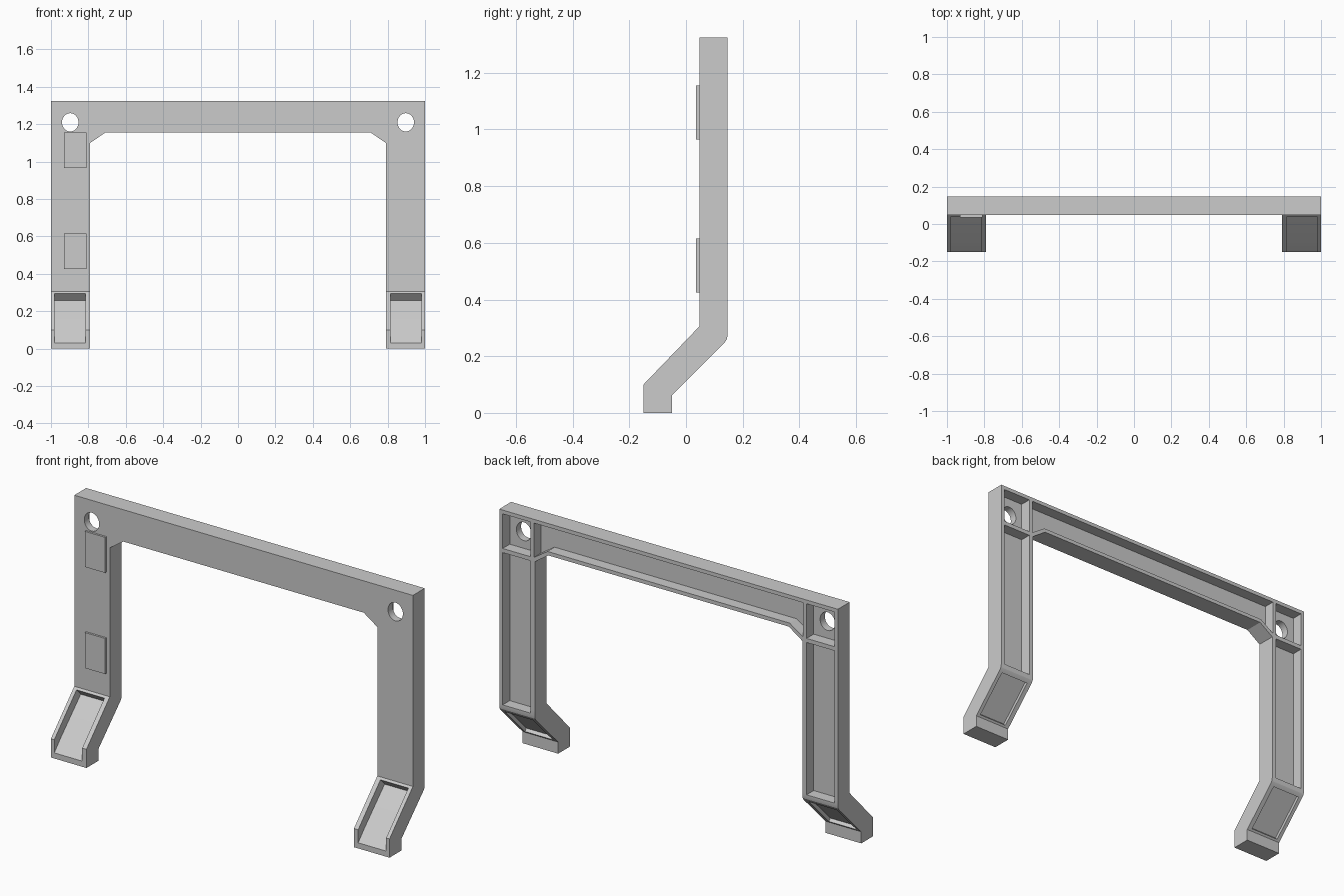
import bpy, bmesh, math
from mathutils import Vector

if "Cube" in bpy.data.objects:
    bpy.data.objects.remove(bpy.data.objects["Cube"])

FRONT, BACK = 0.047, 0.147      # plate faces in y
FLOOR = 0.087                   # depth of the rear pockets


def prism(name, pts, lo, hi, axis):
    """Extrude a profile: axis 'y' takes (x, z) points, axis 'x' takes (y, z) points."""
    def place(p, d):
        return (p[0], d, p[1]) if axis == 'y' else (d, p[0], p[1])
    bm = bmesh.new()
    a = [bm.verts.new(place(p, lo)) for p in pts]
    b = [bm.verts.new(place(p, hi)) for p in pts]
    n = len(pts)
    bm.faces.new(a)
    bm.faces.new(b[::-1])
    for i in range(n):
        bm.faces.new((a[i], b[i], b[(i + 1) % n], a[(i + 1) % n]))
    bmesh.ops.recalc_face_normals(bm, faces=bm.faces)
    me = bpy.data.meshes.new(name)
    bm.to_mesh(me)
    bm.free()
    ob = bpy.data.objects.new(name, me)
    bpy.context.collection.objects.link(ob)
    return ob


def rect(x0, x1, z0, z1):
    return [(x0, z0), (x1, z0), (x1, z1), (x0, z1)]


def combine(target, other, op):
    mod = target.modifiers.new(op, 'BOOLEAN')
    mod.operation, mod.solver, mod.object = op, 'EXACT', other
    bpy.context.view_layer.objects.active = target
    bpy.ops.object.modifier_apply(modifier=mod.name)
    bpy.data.objects.remove(other)


# Upper frame: beam, uprights and chamfered inner corners
half = [(0.71, 1.155), (0.79, 1.10), (0.79, 0.305), (1, 0.305), (1, 1.325)]
frame = prism("bracket_frame", half + [(-x, z) for x, z in half[::-1]], FRONT, BACK, 'y')

# Side profiles of the cranked foot and its front and rear recesses
foot = [(FRONT, 0.305), (-0.15, 0.10), (-0.15, 0), (-0.05, 0), (-0.05, 0.062),
        (0.137, 0.249), (0.144, 0.26), (BACK, 0.275), (BACK, 0.305)]
front_recess = [(0.037, 0.295), (0.073, 0.258), (-0.095, 0.09), (-0.15, 0.03),
                (-0.20, 0.03), (-0.20, 0.10), (0.0, 0.332)]
rear_recess = [(0.15, 0.22), (0.116, 0.254), (-0.054, 0.084), (-0.02, 0.05)]


def span(s, a, b):
    return min(s * a, s * b), max(s * a, s * b)


for s in (-1, 1):
    combine(frame, prism("foot", foot, *span(s, 0.79, 1), 'x'), 'UNION')

for s in (-1, 1):
    inner = span(s, 0.815, 0.98)
    # Foot recesses
    for prof in (front_recess, rear_recess):
        combine(frame, prism("cut", prof, *inner, 'x'), 'DIFFERENCE')
    # Upright pocket and corner pocket, separated by a rib
    for z0, z1 in ((0.285, 1.098), (1.12, 1.305)):
        combine(frame, prism("cut", rect(*inner, z0, z1), FLOOR, 0.2, 'y'), 'DIFFERENCE')
    # Screw hole
    ring = [(s * 0.897 + 0.044 * math.cos(t), 1.21 + 0.049 * math.sin(t))
            for t in (i * math.tau / 32 for i in range(32))]
    combine(frame, prism("cut", ring, 0, 0.2, 'y'), 'DIFFERENCE')

# Beam pocket
pocket = [(0.715, 1.175), (0.795, 1.122), (0.795, 1.305)]
combine(frame, prism("cut", pocket + [(-x, z) for x, z in pocket[::-1]], FLOOR, 0.2, 'y'),
        'DIFFERENCE')

# Raised pads on the left upright
for i, z in enumerate((0.425, 0.965)):
    prism(f"raised_pad_{i + 1}", rect(-0.93, -0.81, z, z + 0.19), 0.036, FRONT + 0.005, 'y')

# Smooth hole walls, flat everywhere else
bpy.ops.object.select_all(action='DESELECT')
frame.select_set(True)
bpy.context.view_layer.objects.active = frame
bpy.ops.object.shade_smooth_by_angle(angle=math.radians(20))
